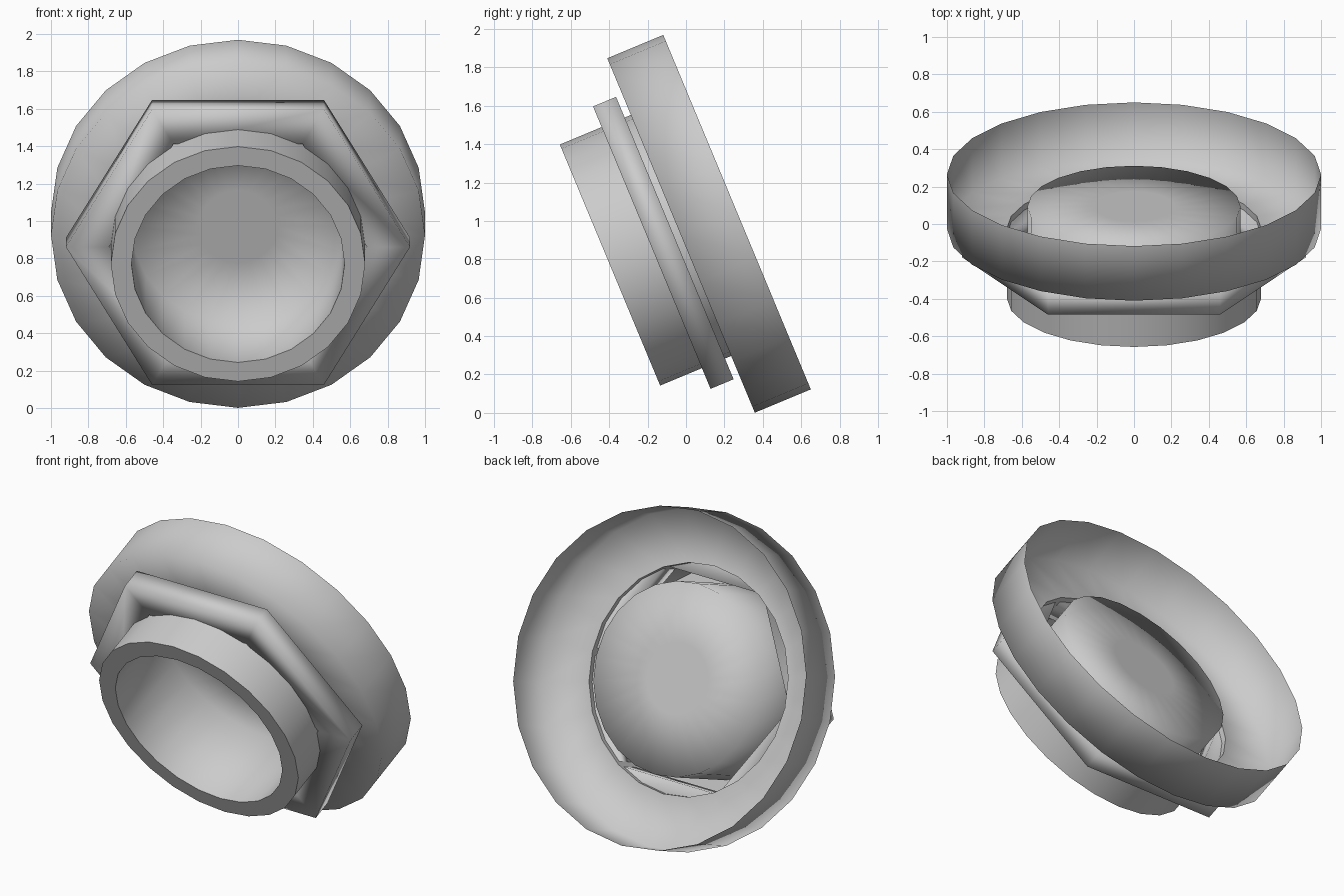
import bpy, bmesh
from math import sin, cos, pi, radians
from mathutils import Matrix

if "Cube" in bpy.data.objects:
    bpy.data.objects.remove(bpy.data.objects["Cube"])

# shared axis: local +z points to the front and slightly down
PLACE = Matrix.Translation((0, 0.12, 0.985)) @ Matrix.Rotation(radians(112.6), 4, 'X')


def revolve(name, profile, sides, closed=False, cap_end=False, sharp=()):
    """Turn (radius, height) points round the shared axis; sharp lists crease loops."""
    bm = bmesh.new()
    loops = [[bm.verts.new((r * cos(2 * pi * i / sides), r * sin(2 * pi * i / sides), h))
              for i in range(sides)] for r, h in profile]
    pairs = list(zip(loops, loops[1:]))
    if closed:
        pairs.append((loops[-1], loops[0]))
    for a, b in pairs:
        for i in range(sides):
            j = (i + 1) % sides
            bm.faces.new((a[i], a[j], b[j], b[i]))
    if cap_end:
        bm.faces.new(loops[-1])
    bmesh.ops.recalc_face_normals(bm, faces=bm.faces)
    for f in bm.faces:
        f.smooth = True
    for k in sharp:
        for i in range(sides):
            bm.edges.get((loops[k][i], loops[k][(i + 1) % sides])).smooth = False
    mesh = bpy.data.meshes.new(name)
    bm.to_mesh(mesh)
    bm.free()
    obj = bpy.data.objects.new(name, mesh)
    bpy.context.collection.objects.link(obj)
    obj.matrix_world = PLACE
    return obj


# wide thin-walled flange, open at the back, with a round hole in front
revolve("flange", [(1.0, -0.158), (1.0, 0.158), (0.68, 0.158)], 24)

# hexagonal nut plate with a hexagonal hole
revolve("hex_nut", [(0.92, 0.193), (0.92, 0.323), (0.69, 0.323), (0.69, 0.193)], 6, closed=True)

# collar with a flat lip and a deep cup closed by a floor at the back
revolve("cup_collar", [(0.68, 0.158), (0.68, 0.559), (0.57, 0.559), (0.57, 0.03), (0.21, 0.03)],
        24, cap_end=True, sharp=(1, 2))
